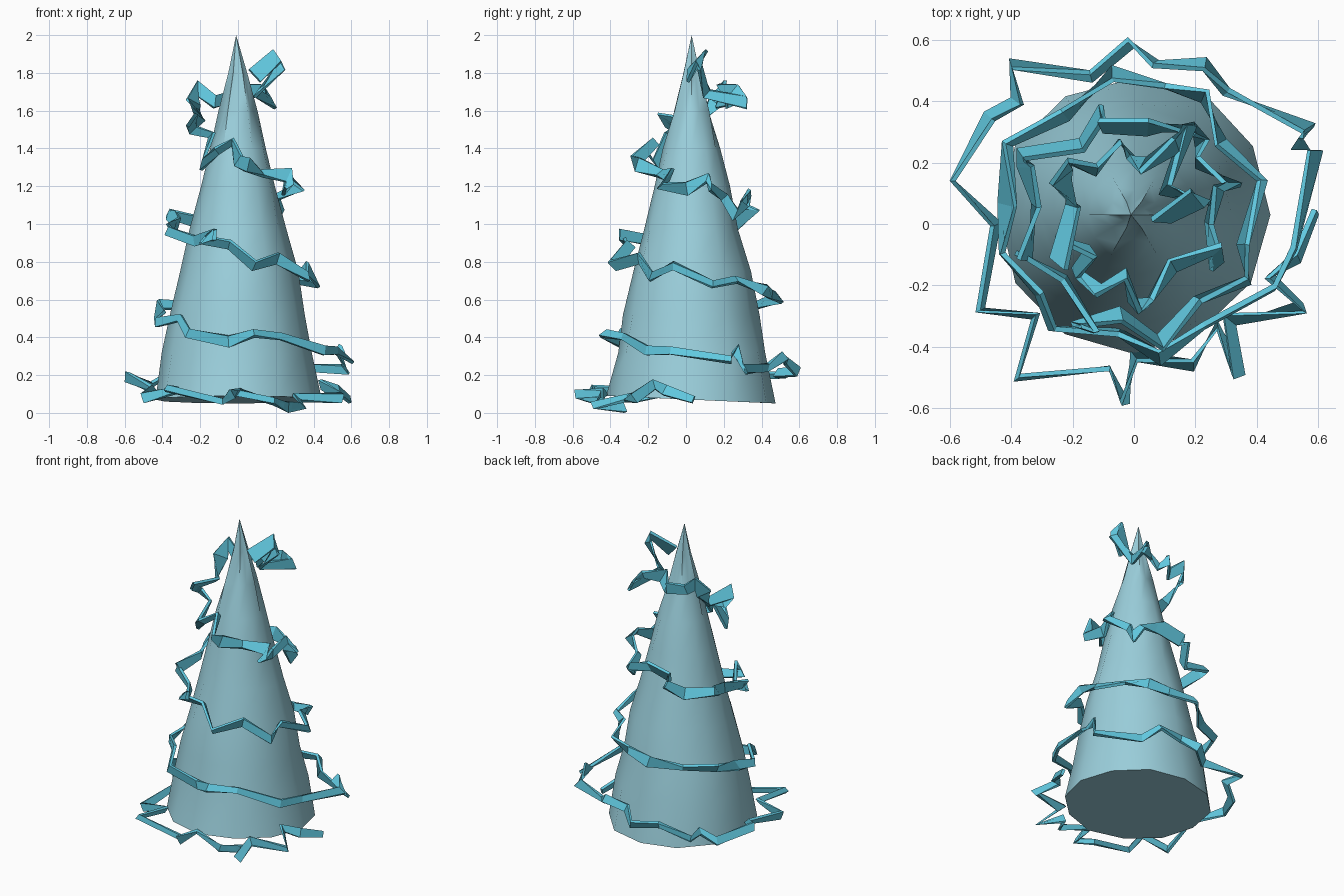
import bpy
import bmesh
import math
import random
from mathutils import Vector, Matrix

random.seed(11)
cube = bpy.data.objects.get("Cube")
if cube:
    bpy.data.objects.remove(cube)


def make_material(name, colour):
    mat = bpy.data.materials.new(name)
    mat.use_nodes = True
    mat.diffuse_color = (*colour, 1)
    mat.node_tree.nodes["Principled BSDF"].inputs["Base Color"].default_value = (*colour, 1)
    return mat


def add_object(name, bm, mat):
    bmesh.ops.recalc_face_normals(bm, faces=bm.faces)
    mesh = bpy.data.meshes.new(name)
    bm.to_mesh(mesh)
    bm.free()
    mesh.materials.append(mat)
    obj = bpy.data.objects.new(name, mesh)
    bpy.context.collection.objects.link(obj)
    return obj


def loft(bm, rings):
    """Join neighbouring rings of points with quads and return the vertex rings."""
    loops = [[bm.verts.new(p) for p in ring] for ring in rings]
    for low, high in zip(loops, loops[1:]):
        n = len(low)
        for i in range(n):
            j = (i + 1) % n
            bm.faces.new((low[i], low[j], high[j], high[i]))
    return loops


pale_blue = make_material("pale blue", (0.33, 0.63, 0.72))
bright_blue = make_material("bright blue", (0.12, 0.58, 0.74))

# Tree cone: a slightly wobbly flared profile, with a pinched tip
SIDES = 12
profile = [(0.07, 0.445), (0.32, 0.4), (0.52, 0.36), (0.75, 0.31), (0.97, 0.25),
           (1.2, 0.2), (1.4, 0.15), (1.6, 0.105), (1.8, 0.05)]
rings = []
for z, r in profile:
    ring = []
    for i in range(SIDES):
        a = math.tau * i / SIDES
        pinch = 0.75 if z > 1.5 and i % 2 else 1
        rr = r * pinch * random.uniform(0.97, 1.03)
        tilt = -0.02 * math.sin(a) if z < 0.1 else 0
        ring.append((rr * math.cos(a), 0.03 + rr * math.sin(a), z + tilt))
    rings.append(ring)
bm = bmesh.new()
loops = loft(bm, rings)
bm.faces.new(loops[0])
tip = bm.verts.new((-0.01, 0.03, 2))
for i in range(SIDES):
    bm.faces.new((loops[-1][i], loops[-1][(i + 1) % SIDES], tip))
cone = add_object("tree_cone", bm, pale_blue)
bpy.context.view_layer.objects.active = cone
cone.select_set(True)
bpy.ops.object.shade_smooth_by_angle(angle=math.radians(50))

# Garland path: the wide, jagged lowest turn
path = [Vector(p) for p in (
    (.59, .04, .07), (.53, -.11, .12), (.44, -.17, .15), (.55, -.27, .08),
    (.31, -.31, .08), (.34, -.49, .04), (.27, -.33, .03), (.19, -.46, .06),
    (0, -.43, .11), (-.03, -.58, .1), (-.08, -.47, .06), (-.38, -.5, .13),
    (-.32, -.3, .12), (-.5, -.28, .08), (-.45, 0, .13), (-.59, .14, .19),
    (-.47, .35, .14), (-.38, .4, .2), (-.4, .52, .2), (-.14, .48, .21),
    (-.01, .59, .22), (.07, .52, .28), (.23, .52, .3), (.3, .43, .24),
    (.57, .31, .23), (.53, .26, .34), (.59, .24, .28), (.52, -.08, .33))]

# Garland path: three upper turns, as height and radius at each quarter turn
quarters = [(.33, .5), (.41, .4), (.54, .43), (.64, .46), (.74, .38), (.85, .36),
            (.99, .34), (1.1, .34), (1.2, .3), (1.39, .22), (1.6, .23),
            (1.7, .23), (1.79, .16)]
STEPS = 4
for k in range(1, (len(quarters) - 1) * STEPS + 1):
    q = min(k // STEPS, len(quarters) - 2)
    t = k / STEPS - q
    z, r = Vector(quarters[q]).lerp(Vector(quarters[q + 1]), t)
    a = -0.15 - math.tau * k / (4 * STEPS) + random.uniform(-0.1, 0.1)
    loose = 0.03 + 0.025 * z
    side = 1 if k % 2 else -1
    r += side * random.uniform(0.3, 1) * loose
    z += random.uniform(-1, 1) * loose
    path.append(Vector((r * math.cos(a), 0.02 + r * math.sin(a), z)))
    # Kinks that make the upper turns bunch up
    if z > 0.9 and k % 2:
        path.append(path[-1] + Vector([random.uniform(-0.08, 0.08) for _ in range(3)]))

# Garland: a thin flat band that twists at every point of the path
bands = []
for i, p in enumerate(path):
    before, after = path[max(i - 1, 0)], path[min(i + 1, len(path) - 1)]
    along = (after - before).normalized()
    across = along.orthogonal().normalized()
    up = Vector((0, 0, 1)) - along * along.z
    if up.length > 0.2:
        across = up.normalized()
    across = Matrix.Rotation(random.uniform(-1, 1), 3, along) @ across
    wide = across * random.uniform(0.016, 0.03) * (1 + 0.35 * p.z)
    thick = along.cross(across) * 0.009
    band = [p + wide + thick, p - wide + thick, p - wide - thick, p + wide - thick]
    for v in band:
        v.z = max(v.z, 0)
    bands.append(band)
bm = bmesh.new()
loops = loft(bm, bands)
bm.faces.new(loops[0])
bm.faces.new(loops[-1])
add_object("garland", bm, bright_blue)
